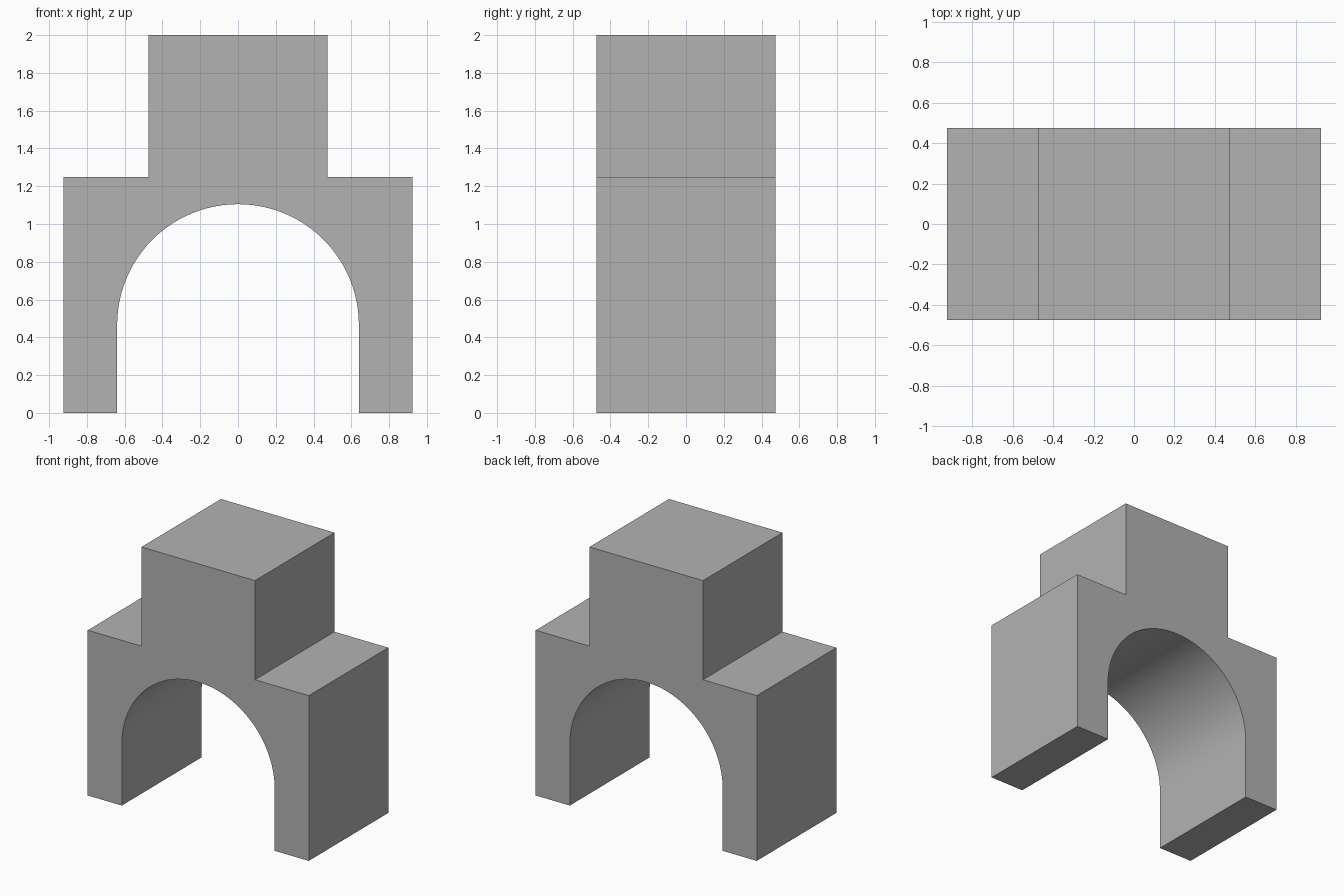
import bpy, bmesh, math

cube = bpy.data.objects.get("Cube")
if cube:
    bpy.data.objects.remove(cube, do_unlink=True)

HALF_WIDTH, HALF_DEPTH, TOWER_HALF = 0.925, 0.475, 0.475
SHOULDER_Z, TOP_Z = 1.25, 2.0
ARCH_RADIUS, SPRING_Z = 0.64, 0.465
SEGMENTS = 48

# Stone colour
stone = bpy.data.materials.new("grey_stone")
stone.use_nodes = True
grey = (0.45, 0.45, 0.45, 1)
stone.diffuse_color = grey
stone.node_tree.nodes["Principled BSDF"].inputs["Base Color"].default_value = grey

# Front profile: stepped outline, then the arched opening
right_side = [(HALF_WIDTH, 0), (HALF_WIDTH, SHOULDER_Z),
              (TOWER_HALF, SHOULDER_Z), (TOWER_HALF, TOP_Z)]
profile = right_side + [(-x, z) for x, z in reversed(right_side)]
profile.append((-ARCH_RADIUS, 0))
for i in range(SEGMENTS + 1):
    a = math.pi * (1 - i / SEGMENTS)
    profile.append((ARCH_RADIUS * math.cos(a), SPRING_Z + ARCH_RADIUS * math.sin(a)))
profile.append((ARCH_RADIUS, 0))

# Extrude the profile front to back
bm = bmesh.new()
front = bm.faces.new([bm.verts.new((x, -HALF_DEPTH, z)) for x, z in profile])
result = bmesh.ops.extrude_face_region(bm, geom=[front], use_keep_orig=True)
back = [v for v in result["geom"] if isinstance(v, bmesh.types.BMVert)]
bmesh.ops.translate(bm, verts=back, vec=(0, 2 * HALF_DEPTH, 0))
bmesh.ops.recalc_face_normals(bm, faces=bm.faces)

mesh = bpy.data.meshes.new("stepped_arch")
bm.to_mesh(mesh)
bm.free()
mesh.materials.append(stone)
arch = bpy.data.objects.new("stepped_arch", mesh)
bpy.context.collection.objects.link(arch)

# Smooth vault, sharp corners
bpy.ops.object.select_all(action="DESELECT")
arch.select_set(True)
bpy.context.view_layer.objects.active = arch
bpy.ops.object.shade_smooth_by_angle(angle=math.radians(30))
